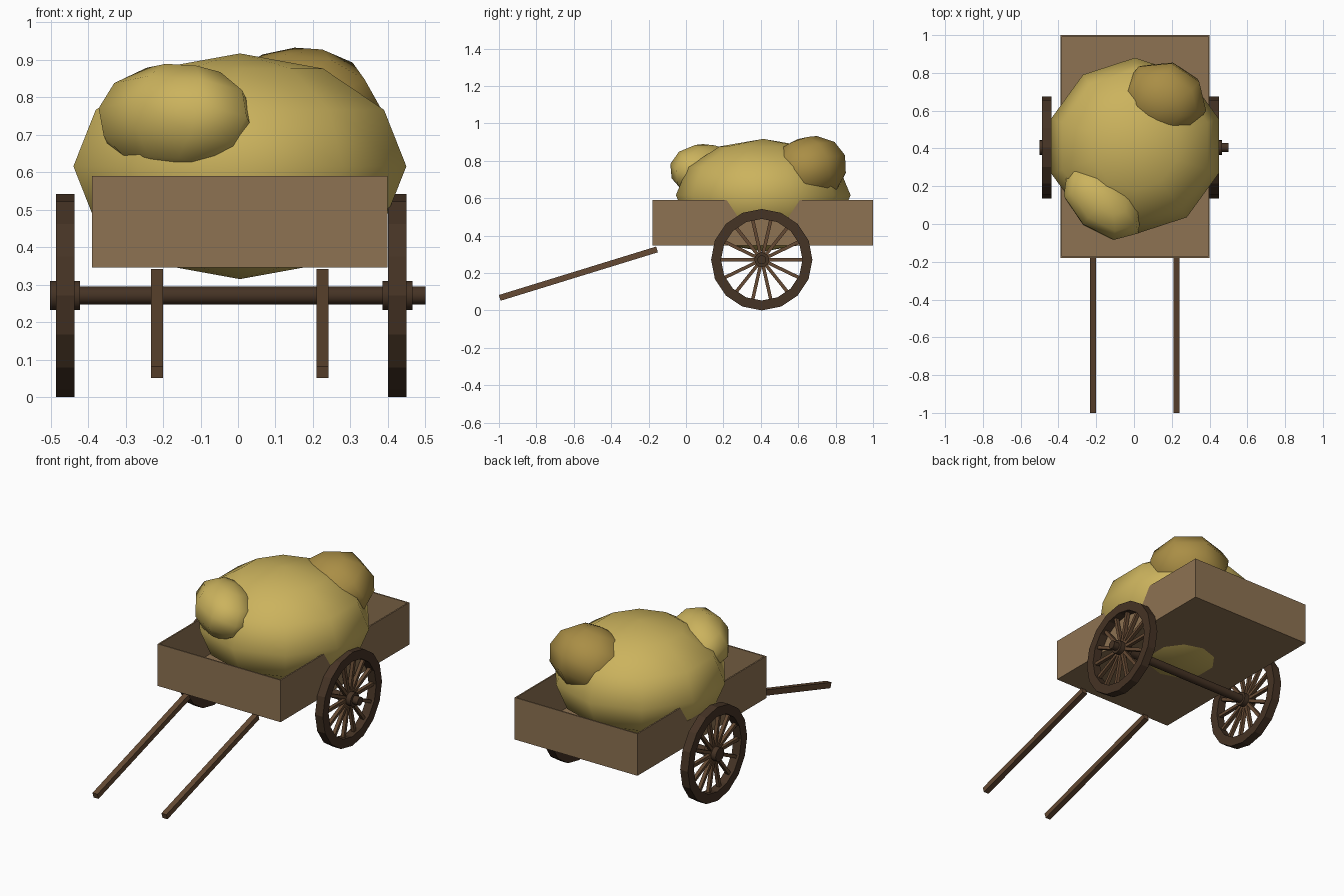
import bpy, bmesh, math
from math import radians, pi, cos, sin
from mathutils import Matrix, Vector

if "Cube" in bpy.data.objects:
    bpy.data.objects.remove(bpy.data.objects["Cube"])


def material(name, rgb):
    m = bpy.data.materials.new(name)
    m.diffuse_color = (*rgb, 1)
    m.use_nodes = True
    m.node_tree.nodes["Principled BSDF"].inputs["Base Color"].default_value = m.diffuse_color
    return m


PLANK = material("plank", (0.27, 0.17, 0.085))
DARK = material("dark_wood", (0.06, 0.033, 0.018))
POLE = material("pole_wood", (0.13, 0.068, 0.033))
HAY = material("hay", (0.60, 0.45, 0.11))
HAY_DARK = material("old_hay", (0.40, 0.27, 0.06))


def finish(name, bm, mat, smooth=None):
    bmesh.ops.recalc_face_normals(bm, faces=bm.faces)
    me = bpy.data.meshes.new(name)
    bm.to_mesh(me)
    bm.free()
    ob = bpy.data.objects.new(name, me)
    bpy.context.collection.objects.link(ob)
    me.materials.append(mat)
    if smooth:
        bpy.ops.object.select_all(action='DESELECT')
        ob.select_set(True)
        bpy.context.view_layer.objects.active = ob
        bpy.ops.object.shade_smooth_by_angle(angle=radians(smooth))
    return ob


def add_box(bm, size, matrix):
    bmesh.ops.create_cube(bm, size=1, matrix=matrix @ Matrix.Diagonal((*size, 1)))


def x_cylinder(name, x0, x1, y, z, r, mat):
    bm = bmesh.new()
    mx = Matrix.Translation(((x0 + x1) / 2, y, z)) @ Matrix.Rotation(pi / 2, 4, 'Y')
    bmesh.ops.create_cone(bm, cap_ends=True, segments=16, radius1=r, radius2=r,
                          depth=x1 - x0, matrix=mx)
    return finish(name, bm, mat, 35)


def hay_clump(name, centre, radii, segs, mat, tilt_x=0, tilt_y=0, turn=0):
    bm = bmesh.new()
    mx = (Matrix.Translation(centre)
          @ Matrix.Rotation(radians(tilt_y), 4, 'Y')
          @ Matrix.Rotation(radians(tilt_x), 4, 'X')
          @ Matrix.Rotation(radians(turn), 4, 'Z')
          @ Matrix.Diagonal((*radii, 1)))
    bmesh.ops.create_uvsphere(bm, u_segments=segs, v_segments=6, radius=1, matrix=mx)
    return finish(name, bm, mat, 80)


# open cart bed with thin plank walls
bm = bmesh.new()
add_box(bm, (0.788, 1.18, 0.243), Matrix.Translation((0.005, 0.41, 0.468)))
top = [f for f in bm.faces if f.calc_center_median().z > 0.58]
bmesh.ops.delete(bm, geom=top, context='FACES_ONLY')
bed = finish("cart_bed", bm, PLANK)
for v in bed.data.polygons:
    if (v.center - Vector((0.005, 0.41, 0.47))).dot(v.normal) < 0:
        bed.data.flip_normals()
        break
wall = bed.modifiers.new("walls", 'SOLIDIFY')
wall.thickness = 0.008
wall.offset = -1
wall.use_even_offset = True

# hay load
hay_clump("hay_pile", (0.005, 0.413, 0.616), (0.467, 0.467, 0.301), 10, HAY)
hay_clump("front_hay_clump", (-0.165, 0.115, 0.74), (0.25, 0.165, 0.15), 8, HAY,
          tilt_x=-15, tilt_y=11, turn=-43)
hay_clump("rear_hay_clump", (0.155, 0.655, 0.75), (0.235, 0.215, 0.178), 8, HAY_DARK,
          tilt_x=20, tilt_y=-10, turn=-15)

# axle
AY, AZ = 0.405, 0.271
x_cylinder("axle", -0.45, 0.5, AY, AZ, 0.024, DARK)


def wheel(side, x):
    # rim: rectangular section swept round 16 sides
    bm = bmesh.new()
    section = [(-0.025, 0.271), (0.025, 0.271), (0.025, 0.218), (-0.025, 0.218)]
    rings = [[bm.verts.new((x + dx, AY + r * cos(a), AZ + r * sin(a))) for dx, r in section]
             for a in (2 * pi * i / 16 for i in range(16))]
    for i, ring in enumerate(rings):
        nxt = rings[(i + 1) % 16]
        for j in range(4):
            k = (j + 1) % 4
            bm.faces.new((ring[j], ring[k], nxt[k], nxt[j]))
    finish(side + "_wheel_rim", bm, DARK)
    # spokes
    bm = bmesh.new()
    n = 14
    for i in range(n):
        mx = (Matrix.Translation((x, AY, AZ)) @ Matrix.Rotation(2 * pi * i / n, 4, 'X')
              @ Matrix.Translation((0, 0.13, 0)))
        add_box(bm, (0.02, 0.2, 0.018), mx)
    finish(side + "_wheel_spokes", bm, POLE)
    # hub
    x_cylinder(side + "_wheel_hub", x - 0.04, x + 0.04, AY, AZ, 0.039, DARK)


wheel("left", -0.461)
wheel("right", 0.425)

# sloping pull shafts
a, b = Vector((0, -0.996, 0.067)), Vector((0, -0.155, 0.326))
d = b - a
for side, x in (("left", -0.216), ("right", 0.226)):
    bm = bmesh.new()
    mx = (Matrix.Translation((a + b) / 2 + Vector((x, 0, 0)))
          @ Matrix.Rotation(math.atan2(d.z, d.y), 4, 'X'))
    add_box(bm, (0.032, d.length, 0.032), mx)
    finish(side + "_pull_shaft", bm, POLE)
